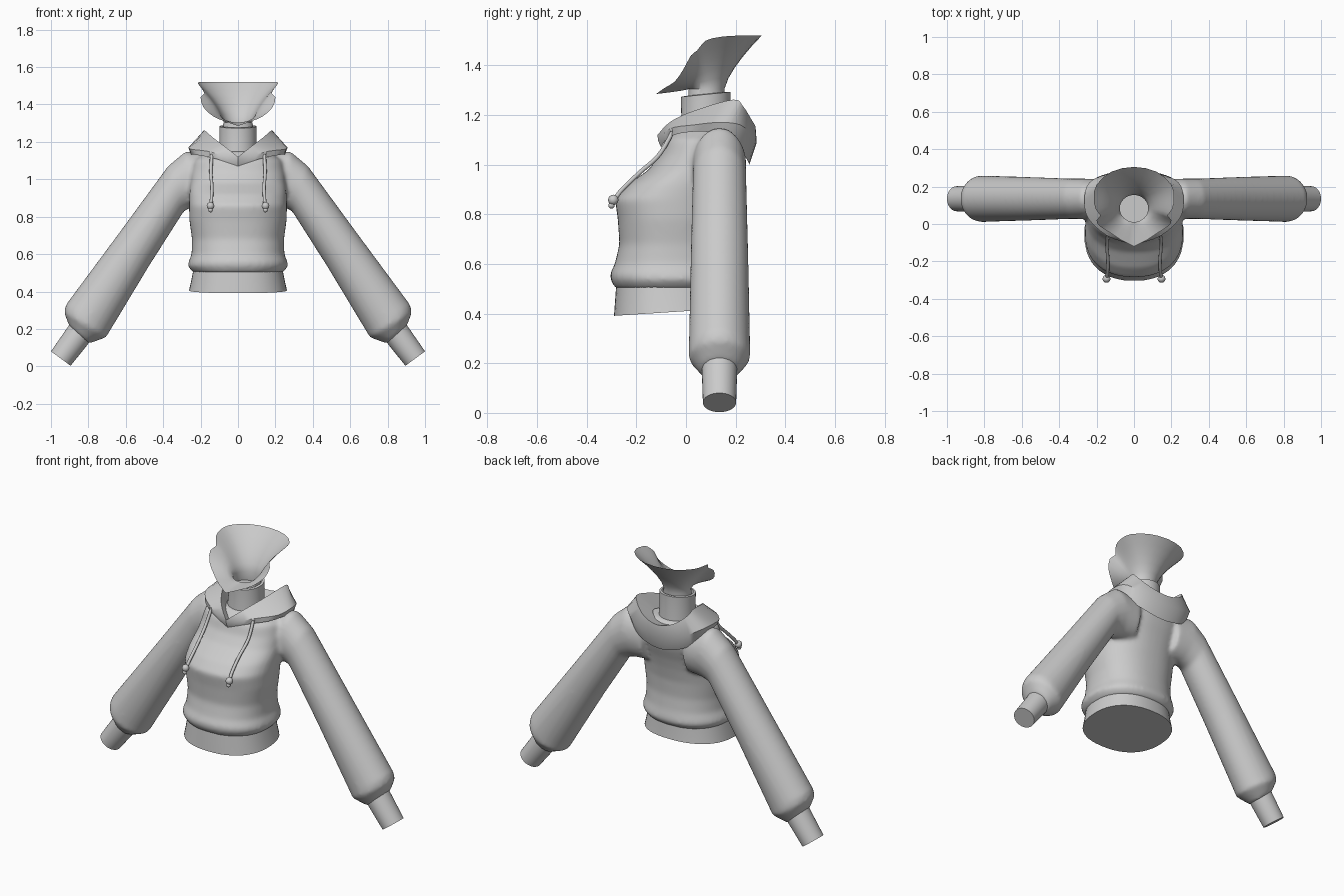
import bpy, bmesh
from math import sin, cos, pi, radians
from mathutils import Vector as V

if "Cube" in bpy.data.objects:
    bpy.data.objects.remove(bpy.data.objects["Cube"])

grey = bpy.data.materials.new("plain_grey")
grey.use_nodes = True
COLOUR = (0.6, 0.6, 0.6, 1)
grey.diffuse_color = COLOUR
grey.node_tree.nodes["Principled BSDF"].inputs["Base Color"].default_value = COLOUR


def shade(ob, angle=40):
    bpy.ops.object.select_all(action='DESELECT')
    ob.select_set(True)
    bpy.context.view_layer.objects.active = ob
    bpy.ops.object.shade_smooth_by_angle(angle=radians(angle))


def loft(name, loops, start_cap=False, end_cap=False, flip=False):
    """Skin a list of closed loops with quads."""
    bm = bmesh.new()
    rows = [[bm.verts.new(p) for p in loop] for loop in loops]
    n = len(rows[0])
    for a, b in zip(rows, rows[1:]):
        for i in range(n):
            k = (i + 1) % n
            bm.faces.new((a[i], a[k], b[k], b[i]))
    if start_cap:
        bm.faces.new(rows[0][::-1])
    if end_cap:
        bm.faces.new(rows[-1])
    bmesh.ops.recalc_face_normals(bm, faces=bm.faces)
    mesh = bpy.data.meshes.new(name)
    bm.to_mesh(mesh)
    bm.free()
    mesh.materials.append(grey)
    ob = bpy.data.objects.new(name, mesh)
    bpy.context.collection.objects.link(ob)
    shade(ob)
    return ob


def spline(pts, steps, before=None, after=None):
    """Smooth curve through the points."""
    pts = [V(p) for p in pts]
    ext = [before or pts[0]] + pts + [after or pts[-1]]
    out = []
    for a, b, c, d in zip(ext, ext[1:], ext[2:], ext[3:]):
        for s in range(steps):
            t = s / steps
            out.append(b + (c - a) * (t / 2) + (2 * a - 5 * b + 4 * c - d) * (t * t / 2)
                       + (3 * b - a - 3 * c + d) * (t ** 3 / 2))
    return out + [pts[-1]]


def mirrored(half, steps):
    """Closed loop from a half outline running front to back on the left."""
    mx = lambda p: V((-p[0], p[1], p[2]))
    half = spline(half, steps, after=mx(half[-2]))
    return half + [mx(p) for p in half[-2:0:-1]]


def oval(c, a, b, n=32, power=2.0):
    """Oval loop around c with half axes a and b."""
    f = lambda v: (abs(v) ** (2 / power)) * (1 if v >= 0 else -1)
    return [V(c) + V(a) * f(cos(2 * pi * i / n)) + V(b) * f(sin(2 * pi * i / n)) for i in range(n)]


def band(z, hx, front, back, tilt=0.0, power=2.3):
    """Horizontal cross-section, optionally tilted along y."""
    mid, hy = (front + back) / 2, (back - front) / 2
    return oval((0, mid, z + tilt * mid), (hx, 0, 0), (0, hy, tilt * hy), 48, power)


# Torso: height, half width, front, back
torso_sections = [
    (.50, .238, -.283, .165), (.535, .268, -.304, .19), (.56, .264, -.306, .185),
    (.60, .248, -.287, .175), (.68, .246, -.268, .165), (.78, .26, -.275, .17),
    (.86, .262, -.286, .185), (.92, .26, -.235, .2), (.98, .255, -.15, .22),
    (1.04, .25, -.105, .235), (1.1, .235, -.085, .235), (1.15, .16, -.03, .2)]
parts = [loft("hoodie_body", [band(*s) for s in torso_sections], True, True)]

# Sleeves: outer x z, inner x z, half depth
sleeve_sections = [
    (.14, 1.13, .14, .86, .1), (.28, 1.15, .235, .85, .108), (.375, 1.07, .285, .835, .108),
    (.62, .735, .47, .545, .116), (.92, .33, .69, .18, .124), (.93, .29, .705, .155, .124),
    (.905, .22, .80, .12, .075)]


def sleeve_loop(side, ox, oz, ix, iz, depth):
    return oval((side * (ox + ix) / 2, .135, (oz + iz) / 2),
                (side * (ox - ix) / 2, 0, (oz - iz) / 2), (0, depth, 0))


for side, label in ((1, "left"), (-1, "right")):
    parts.append(loft(label + "_sleeve", [sleeve_loop(side, *s) for s in sleeve_sections], True, True))
    cuff = [(.895, .235, .79, .135, .07), (.91, .21, .805, .115, .071), (1.0, .08, .895, .003, .067)]
    loft(label + "_cuff", [sleeve_loop(side, *s) for s in cuff], True, True)

# Blend body and sleeves into one soft garment
bpy.ops.object.select_all(action='DESELECT')
for ob in parts:
    ob.select_set(True)
body = parts[0]
bpy.context.view_layer.objects.active = body
bpy.ops.object.join()
remesh = body.modifiers.new("blend", 'REMESH')
remesh.mode = 'VOXEL'
remesh.voxel_size = .012
remesh.use_smooth_shade = True
soften = body.modifiers.new("soften", 'SMOOTH')
soften.factor = .5
soften.iterations = 8

# Hem
loft("hem", [band(.41, .262, -.29, .17, .065), band(.46, .25, -.286, .165, .04),
             band(.53, .236, -.28, .16)], True, True)

# Hood collar: lower edge, bulge, rim and inner lining, front to back
lower = [(0, -.1, 1.07), (.12, -.07, 1.11), (.22, 0, 1.13), (.25, .1, 1.13),
         (.23, .19, 1.09), (.14, .24, 1.03), (0, .255, 1.0)]
bulge = [(0, -.112, 1.095), (.14, -.065, 1.145), (.245, .03, 1.16), (.265, .13, 1.17),
         (.24, .22, 1.16), (.14, .27, 1.11), (0, .285, 1.09)]
rim = [(0, -.115, 1.12), (.07, -.06, 1.175), (.13, .04, 1.22), (.18, .19, 1.262),
       (.17, .23, 1.235), (.1, .265, 1.18), (0, .28, 1.155)]
lining = [(0, -.04, 1.08), (.06, 0, 1.12), (.1, .05, 1.14), (.12, .12, 1.16),
          (.11, .16, 1.16), (.07, .19, 1.14), (0, .2, 1.13)]
loft("hood", [mirrored(h, 4) for h in (lower, bulge, rim, lining)])

# Neck collar with a turned-in top
loft("neck_collar", [band(z, r, .08 - r, .08 + r, t, 2) for z, r, t in
                     ((1.08, .11, 0), (1.2, .099, .05), (1.275, .1, .1), (1.277, .086, .1))])

# Flared neck shell, open at the face
opening = [(0, -.12, 1.285), (.07, -.085, 1.31), (.13, -.045, 1.335), (.185, -.01, 1.385),
           (.2, .02, 1.44), (.18, .045, 1.46), (.205, .08, 1.5), (.215, .14, 1.515),
           (.2, .21, 1.52), (.12, .28, 1.52), (0, .305, 1.52)]
edge = mirrored(opening, 2)
count = len(edge)


def neck_loop(z, rx, ry):
    return [V((rx * sin(2 * pi * i / count), .083 - ry * cos(2 * pi * i / count), z))
            for i in range(count)]


throat = neck_loop(1.305, .076, .072)
flare = []
for t in (.2, .4, .6, .8, 1):
    flare.append([V((a.x + (b.x - a.x) * t ** 1.4, a.y + (b.y - a.y) * t ** 1.4,
                     a.z + (b.z - a.z) * t)) for a, b in zip(throat, edge)])
loft("neck_shell", [neck_loop(1.25, .088, .076), throat] + flare, True)

# Drawstrings with knots and tips
path = spline([(.14, -.05, 1.14), (.145, -.108, 1.04), (.14, -.19, .965),
               (.142, -.262, .895), (.147, -.293, .85)], 5)
for side, label in ((1, "left"), (-1, "right")):
    loops = []
    for i, p in enumerate(path):
        d = path[min(i + 1, len(path) - 1)] - path[max(i - 1, 0)]
        across = V((0, d.z, -d.y)).normalized() * .009
        loops.append(oval((side * p.x, p.y, p.z), (.009, 0, 0), across, 10))
    loft(label + "_drawstring", loops, True, True)
    beads = (("eyelet_knot", .14, -.052, 1.14, .013), ("end_knot", .147, -.293, .858, .021),
             ("tip", .147, -.3, .836, .013))
    for part, x, y, z, r in beads:
        bpy.ops.mesh.primitive_uv_sphere_add(segments=14, ring_count=8, radius=r,
                                             location=(side * x, y, z))
        bead = bpy.context.object
        bead.name = label + "_" + part
        bead.data.materials.append(grey)
        shade(bead)
